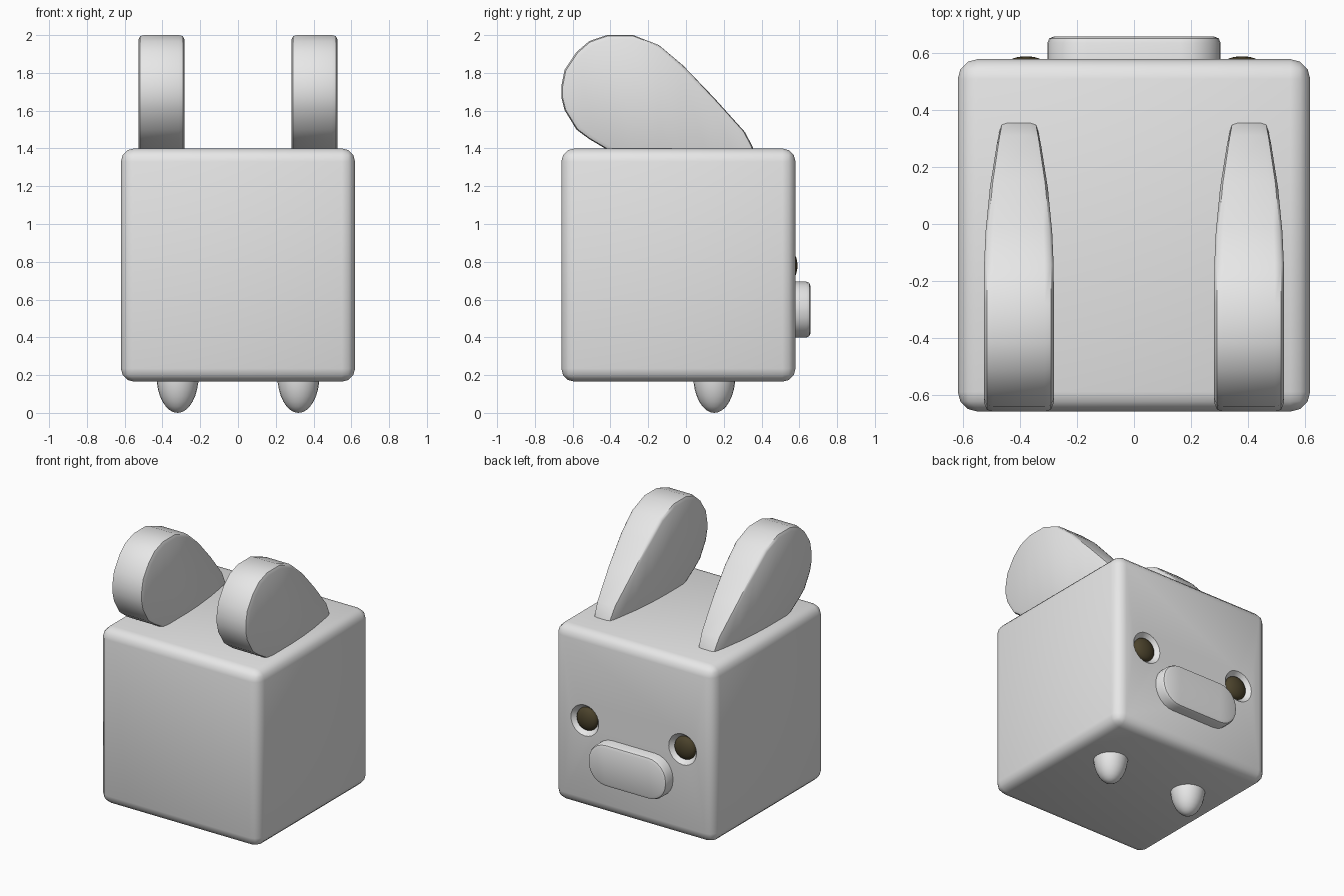
import bpy, bmesh, math
from mathutils import Matrix

if "Cube" in bpy.data.objects:
    bpy.data.objects.remove(bpy.data.objects["Cube"])


def material(name, rgb):
    m = bpy.data.materials.new(name)
    m.diffuse_color = (*rgb, 1)
    m.use_nodes = True
    m.node_tree.nodes["Principled BSDF"].inputs["Base Color"].default_value = m.diffuse_color
    return m


GREY = material("pale grey", (0.8, 0.8, 0.8))
DARK = material("dark brown", (0.07, 0.055, 0.025))


def finish(name, bm, mat):
    bmesh.ops.recalc_face_normals(bm, faces=bm.faces)
    me = bpy.data.meshes.new(name)
    bm.to_mesh(me)
    bm.free()
    ob = bpy.data.objects.new(name, me)
    bpy.context.collection.objects.link(ob)
    me.materials.append(mat)
    return ob


def activate(ob):
    bpy.ops.object.select_all(action='DESELECT')
    ob.select_set(True)
    bpy.context.view_layer.objects.active = ob


def smooth(ob, deg=40):
    activate(ob)
    bpy.ops.object.shade_smooth_by_angle(angle=math.radians(deg))


def loft(name, rings, mat):
    """Skin equal-length rings and close both ends with quad strips."""
    bm = bmesh.new()
    rows = [[bm.verts.new(p) for p in ring] for ring in rings]
    n = len(rows[0])
    for a, b in zip(rows, rows[1:]):
        for i in range(n):
            j = (i + 1) % n
            bm.faces.new((a[i], a[j], b[j], b[i]))
    for r in (rows[0], rows[-1]):
        for i in range(n // 2 - 1):
            bm.faces.new((r[i], r[i + 1], r[n - 2 - i], r[n - 1 - i]))
    return finish(name, bm, mat)


def ellipsoid(name, centre, radii, mat, pole_y=False):
    bm = bmesh.new()
    bmesh.ops.create_uvsphere(bm, u_segments=24, v_segments=16, radius=1)
    if pole_y:
        bmesh.ops.rotate(bm, verts=bm.verts, matrix=Matrix.Rotation(math.pi / 2, 3, 'X'))
    bmesh.ops.scale(bm, verts=bm.verts, vec=radii)
    bmesh.ops.translate(bm, verts=bm.verts, vec=centre)
    ob = finish(name, bm, mat)
    smooth(ob)


# Rounded cube body
bm = bmesh.new()
bmesh.ops.create_cube(bm, size=1)
bmesh.ops.scale(bm, verts=bm.verts, vec=(1.24, 1.24, 1.235))
bmesh.ops.translate(bm, verts=bm.verts, vec=(0, -0.04, 0.7825))
bmesh.ops.bevel(bm, geom=bm.edges[:], offset=0.07, segments=3, profile=0.5, affect='EDGES')
body = finish("body", bm, GREY)

# Eye sockets cut into the face as shallow cones
EYE_X, EYE_Z = 0.38, 0.78
for s in (-1, 1):
    bm = bmesh.new()
    bmesh.ops.create_cone(bm, cap_ends=True, segments=24, radius1=0.125, radius2=0.075, depth=0.06,
                          matrix=Matrix.Translation((s * EYE_X, 0.57, EYE_Z))
                          @ Matrix.Rotation(math.pi / 2, 4, 'X'))
    cutter = finish("socket_cutter", bm, GREY)
    cutter.hide_render = True
    activate(body)
    mod = body.modifiers.new("socket", 'BOOLEAN')
    mod.operation, mod.object, mod.solver = 'DIFFERENCE', cutter, 'EXACT'
    bpy.ops.object.modifier_apply(modifier=mod.name)
    bpy.data.objects.remove(cutter)
smooth(body, 35)

# Eyes and egg-shaped feet
for s, side in ((-1, "left"), (1, "right")):
    ellipsoid(side + "_eye", (s * EYE_X, 0.548, EYE_Z), (0.08, 0.042, 0.08), DARK, True)
    ellipsoid(side + "_foot", (s * 0.32, 0.15, 0.2), (0.112, 0.112, 0.2), GREY)


# Snout: rounded plate on the face
def snout_ring(y, inset):
    ring = []
    for cx, cz, a0 in ((1, 1, 0), (-1, 1, 90), (-1, -1, 180), (1, -1, 270)):
        for k in range(7):
            a = math.radians(a0 + 15 * k)
            r = 0.14 - inset
            ring.append((cx * 0.165 + r * math.cos(a), y, 0.547 + cz * 0.008 + r * math.sin(a)))
    return ring


smooth(loft("snout", [snout_ring(0.52, 0), snout_ring(0.637, 0), snout_ring(0.653, 0.007),
                      snout_ring(0.66, 0.025)], GREY))

# Ears: teardrop profile stations (y, bottom z, top z), thinner towards the face
STATIONS = [(-.66, 1.67, 1.73), (-.643, 1.603, 1.815), (-.58, 1.50, 1.91), (-.513, 1.45, 1.968),
            (-.42, 1.395, 2.0), (-.28, 1.34, 2.0), (-.143, 1.3, 1.947), (-.016, 1.3, 1.84),
            (.15, 1.3, 1.667), (.312, 1.3, 1.487), (.354, 1.3, 1.407), (.37, 1.3, 1.35)]
PROFILE = [(y, t) for y, b, t in STATIONS] + [(y, b) for y, b, t in reversed(STATIONS)]


def ear_ring(cx, sign, scale, inset):
    ring = []
    for y, z in PROFILE:
        half = 0.123 - 0.17 * max(0, y + 0.2) ** 2 - inset
        ring.append((cx + sign * half, -0.2 + (y + 0.2) * scale, 1.65 + (z - 1.65) * scale))
    return ring


LAYERS = [(0.93, 0), (0.985, 0.01), (1, 0.032)]
for s, side in ((-1, "left"), (1, "right")):
    rings = [ear_ring(s * 0.405, -1, *l) for l in LAYERS]
    rings += [ear_ring(s * 0.405, 1, *l) for l in reversed(LAYERS)]
    smooth(loft(side + "_ear", rings, GREY), 45)
